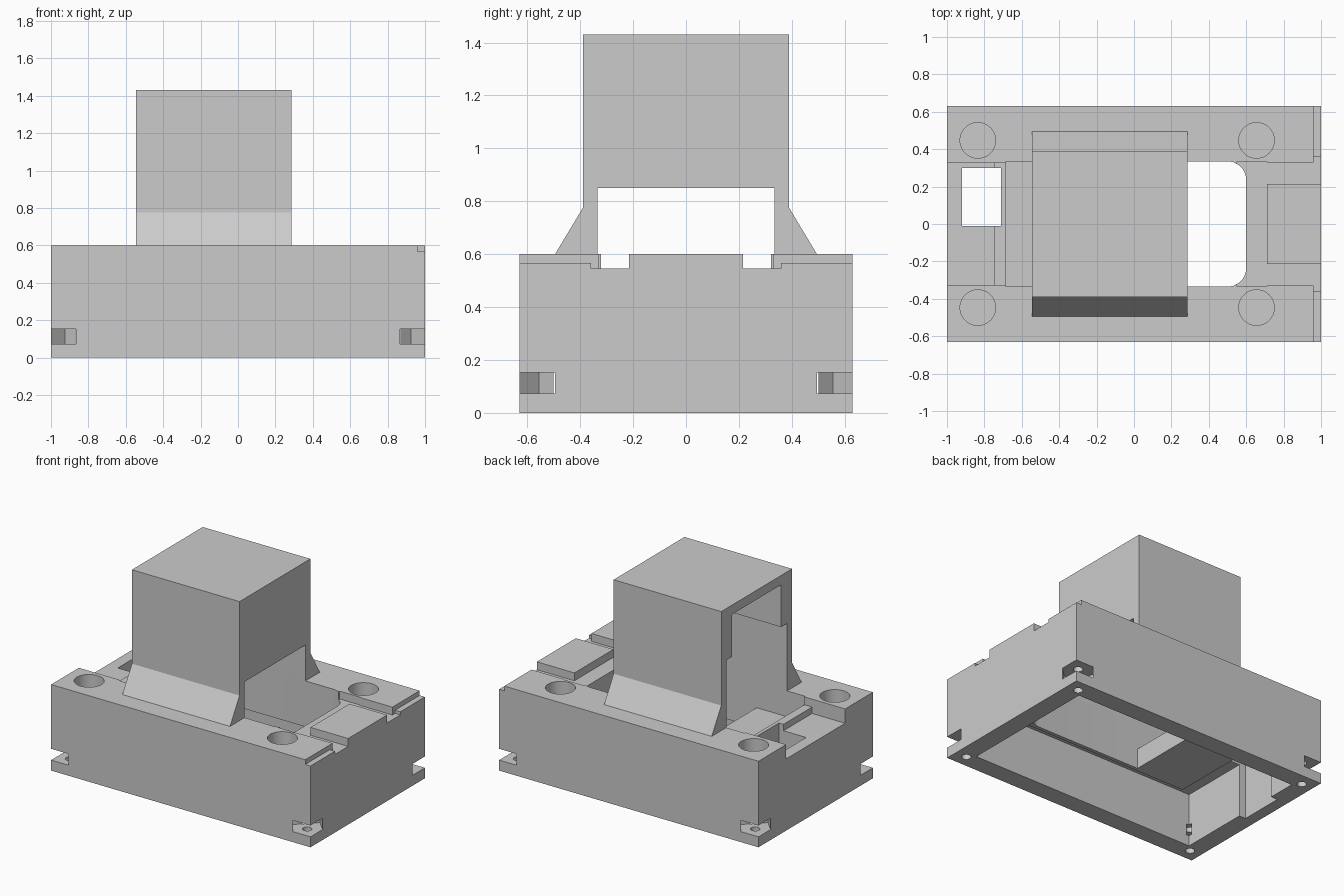
import bpy
import bmesh
from math import radians, sqrt
from mathutils import Matrix, Vector

if "Cube" in bpy.data.objects:
    bpy.data.objects.remove(bpy.data.objects["Cube"], do_unlink=True)

grey = bpy.data.materials.new("plain_grey")
grey.use_nodes = True
grey.diffuse_color = (0.6, 0.6, 0.6, 1)
grey.node_tree.nodes["Principled BSDF"].inputs["Base Color"].default_value = (0.6, 0.6, 0.6, 1)


def finish(name, bm):
    bmesh.ops.recalc_face_normals(bm, faces=bm.faces)
    mesh = bpy.data.meshes.new(name)
    bm.to_mesh(mesh)
    bm.free()
    mesh.materials.append(grey)
    ob = bpy.data.objects.new(name, mesh)
    bpy.context.scene.collection.objects.link(ob)
    return ob


def box(name, x, y, z):
    bm = bmesh.new()
    bmesh.ops.create_cube(bm, size=1)
    for v in bm.verts:
        v.co = [r[0] if c < 0 else r[1] for c, r in zip(v.co, (x, y, z))]
    return finish(name, bm)


def cylinder(name, x, y, z, r, sides=48):
    bm = bmesh.new()
    place = Matrix.Translation((x, y, (z[0] + z[1]) / 2))
    bmesh.ops.create_cone(bm, cap_ends=True, segments=sides, radius1=r, radius2=r,
                          depth=z[1] - z[0], matrix=place)
    return finish(name, bm)


def cut(target, *cutters):
    bpy.context.view_layer.objects.active = target
    for c in cutters:
        mod = target.modifiers.new("cut", "BOOLEAN")
        mod.operation = "DIFFERENCE"
        mod.solver = "EXACT"
        mod.object = c
        bpy.ops.object.modifier_apply(modifier=mod.name)
        bpy.data.objects.remove(c, do_unlink=True)


def opening():
    """Through hole under the tower, with two rounded corners."""
    ob = box("opening_cutter", (-0.31, 0.6), (-0.335, 0.335), (0.1, 0.9))
    bm = bmesh.new()
    bm.from_mesh(ob.data)
    edges = [e for e in bm.edges if all(v.co.x > 0.5 for v in e.verts)
             and abs(e.verts[0].co.z - e.verts[1].co.z) > 0.1]
    bmesh.ops.bevel(bm, geom=edges, offset=0.1, segments=10, profile=0.5, affect="EDGES")
    bm.to_mesh(ob.data)
    bm.free()
    return ob


# Base housing, hollow from below
base = box("base_housing", (-1, 1), (-0.63, 0.63), (0, 0.6))
cut(base,
    box("cavity", (-0.87, 0.87), (-0.5, 0.5), (-0.1, 0.37)),
    opening(),
    box("pocket", (-0.685, -0.3), (-0.335, 0.335), (0.42, 0.9)),
    box("rear_recess", (-1.1, -0.745), (-0.325, 0.325), (0.5, 0.9)),
    box("rear_lip_recess", (-0.75, -0.68), (-0.325, 0.325), (0.545, 0.9)),
    box("cable_slot", (-0.92, -0.71), (-0.01, 0.3), (-0.1, 0.9)))

# Channels around the tongue at the right end
cut(base, box("cross_channel", (0.55, 0.71), (-0.335, 0.335), (0.545, 0.9)))
for s in (-1, 1):
    def span(a, b):
        return sorted((s * a, s * b))
    cut(base,
        box("side_channel", (0.7, 1.1), span(0.215, 0.33), (0.545, 0.9)),
        box("end_channel", (0.96, 1.1), span(0.3, 0.36), (0.545, 0.9)),
        box("end_step", (0.96, 1.1), span(0.35, 0.7), (0.567, 0.9)))

# Round sockets in the top, screw holes and diagonal nut slots at the bottom corners
for sy in (-1, 1):
    for x in (-0.835, 0.655):
        cut(base, cylinder("socket", x, sy * 0.447, (0.4, 0.8), 0.095))
    for sx in (-1, 1):
        cut(base, cylinder("screw_hole", sx * 0.915, sy * 0.545, (-0.1, 0.25), 0.03, 24))
        slot = box("nut_slot", (-0.1, 0.2), (-0.095, 0.095), (0.073, 0.152))
        inward = Vector((-sx, -sy, 0)).normalized()
        turn = inward.to_track_quat("X", "Z").to_matrix().to_4x4()
        slot.data.transform(Matrix.Translation((sx, sy * 0.63, 0)) @ turn)
        cut(base, slot)

# Frame hanging below the ceiling around the opening
frame = box("opening_frame", (-0.7, 0.62), (-0.36, 0.36), (0.28, 0.38))
cut(frame, opening())

# Tower with flared feet, extruded along x
half = [(0.495, 0.6), (0.39, 0.775), (0.39, 1.43)]
outline = half + [(-y, z) for y, z in reversed(half)]
bm = bmesh.new()
face = bm.faces.new([bm.verts.new((-0.545, y, z)) for y, z in outline])
ext = bmesh.ops.extrude_face_region(bm, geom=[face])
bmesh.ops.translate(bm, vec=(0.83, 0, 0),
                    verts=[g for g in ext["geom"] if isinstance(g, bmesh.types.BMVert)])
if not face.is_valid or len(bm.faces) < 8:
    bm.faces.new([v for v in bm.verts if v.co.x < -0.5])
tower = finish("tower", bm)
cut(tower,
    box("lower_room", (-0.7, 0.23), (-0.335, 0.335), (0.5, 1.07)),
    box("upper_room", (-0.7, 0.23), (-0.27, 0.27), (1.0, 1.365)),
    box("low_doorway", (0.1, 0.4), (-0.335, 0.335), (0.5, 0.85)))

# Soft shading on the round walls only
for ob in (base, frame, tower):
    bpy.ops.object.select_all(action="DESELECT")
    ob.select_set(True)
    bpy.context.view_layer.objects.active = ob
    bpy.ops.object.shade_smooth_by_angle(angle=radians(30))
